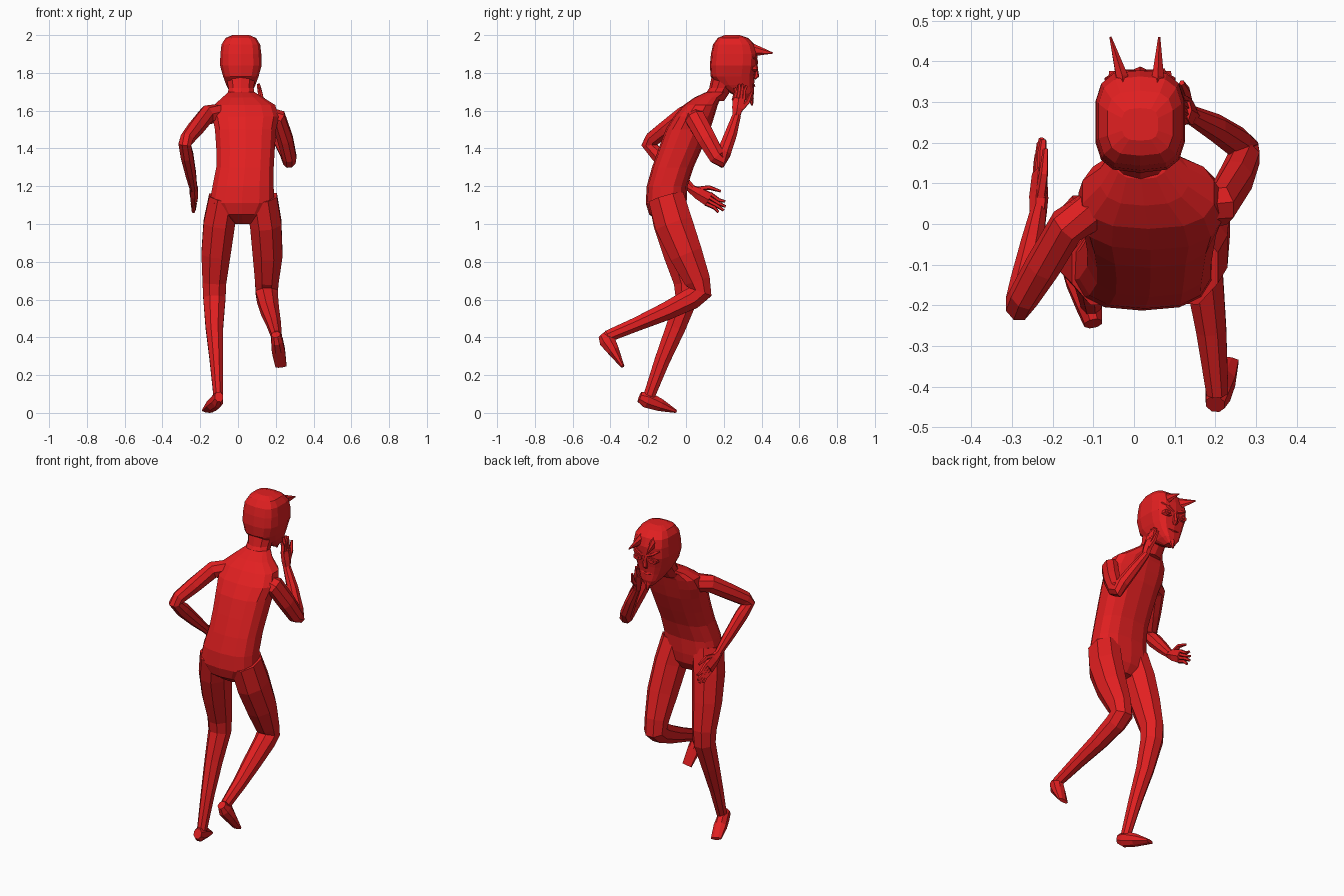
import bpy, bmesh, math
from mathutils import Vector as V

red = bpy.data.materials.new("devil_red")
red.diffuse_color = (0.76, 0.014, 0.015, 1)


def loft(name, rings, ref=(1, 0, 0), sides=8, power=2.0, axis=None):
    """Rings are (x, y, z, radius along ref, radius across)."""
    bm = bmesh.new()
    pts = [V(r[:3]) for r in rings]
    loops = []
    for i, r in enumerate(rings):
        if axis:
            t = V(axis).normalized()
        else:
            a = (pts[i] - pts[i - 1]).normalized() if i else V()
            b = (pts[i + 1] - pts[i]).normalized() if i < len(pts) - 1 else V()
            t = (a + b).normalized()
        u = V(ref)
        u = (u - t * u.dot(t)).normalized()
        w = t.cross(u)
        loop = []
        for k in range(sides):
            ang = 2 * math.pi * (k + 0.5) / sides
            c, s = math.cos(ang), math.sin(ang)
            c = math.copysign(abs(c) ** (2 / power), c)
            s = math.copysign(abs(s) ** (2 / power), s)
            loop.append(bm.verts.new(pts[i] + u * r[3] * c + w * r[4] * s))
        loops.append(loop)
    for a, b in zip(loops, loops[1:]):
        for k in range(sides):
            n = (k + 1) % sides
            bm.faces.new((a[k], a[n], b[n], b[k]))
    bm.faces.new(loops[0][::-1])
    bm.faces.new(loops[-1])
    bmesh.ops.recalc_face_normals(bm, faces=bm.faces[:])
    me = bpy.data.meshes.new(name)
    bm.to_mesh(me)
    bm.free()
    me.materials.append(red)
    ob = bpy.data.objects.new(name, me)
    bpy.context.collection.objects.link(ob)
    return ob


def hand(name, wrist, tip, across, width):
    """Flat palm, four fingers and a thumb on the +across side."""
    w, t, a = V(wrist), V(tip), V(across).normalized()
    d = t - w
    palm = w + d * 0.55
    loft(name + "_palm", [(*w, .022, .021), (*(w + d * .25), width * .9, .024),
                          (*palm, width * 1.05, .019)], across, 6)
    for i in range(4):
        off = a * width * (i - 1.5) * 0.5
        end = w + d * (0.9, 1.0, 1.0, 0.93)[i] + off * 1.15
        loft(f"{name}_finger_{i + 1}", [(*(palm + off - d * .04), .011, .013),
                                        (*(palm.lerp(end, .6) + off * .1), .011, .012),
                                        (*end, .007, .008)], across, 5)
    loft(name + "_thumb", [(*(w + d * .2 + a * width * .5), .014, .014),
                           (*(w + d * .42 + a * width * 1.4), .013, .012),
                           (*(w + d * .72 + a * width * 1.75), .007, .007)], across, 5)


# Torso and neck, leaning forward to +y
loft("torso", [(.025, -.08, 1.0, .055, .045), (.02, -.10, 1.05, .125, .095),
               (.02, -.105, 1.11, .175, .108), (.027, -.10, 1.2, .165, .108),
               (.037, -.07, 1.3, .155, .110), (.04, -.03, 1.4, .158, .115),
               (.04, .01, 1.5, .165, .118), (.04, .043, 1.57, .18, .107),
               (.035, .078, 1.63, .165, .090), (.025, .115, 1.67, .11, .07),
               (.018, .165, 1.70, .068, .055)], sides=14, power=2.6, axis=(0, 0, 1))
loft("neck", [(.018, .14, 1.65, .078, .06), (.016, .185, 1.72, .07, .062),
              (.015, .215, 1.80, .085, .075)], sides=10, axis=(0, 0, 1))

# Head, boxy with the jaw narrowing to the chin
loft("head", [(.015, .325, 1.655, .025, .025), (.015, .30, 1.69, .055, .06),
              (.015, .265, 1.735, .078, .095), (.015, .248, 1.78, .095, .117),
              (.015, .251, 1.84, .112, .125), (.015, .255, 1.90, .110, .123),
              (.015, .253, 1.95, .104, .110), (.015, .248, 1.985, .082, .080),
              (.015, .245, 2.0, .045, .04)], sides=14, power=3.2, axis=(0, 0, 1))

# Horns, eyes and brows on both sides of the face
for side, s in (("left", -1), ("right", 1)):
    cx = .015 + s * .05
    loft(side + "_horn", [(cx - s * .012, .30, 1.93, .020, .052),
                          (cx - s * .006, .36, 1.92, .017, .032),
                          (.002 + s * .06, .46, 1.905, .003, .003)], sides=6)
    loft(side + "_eye_rim", [(cx, .35, 1.825, .032, .022), (cx, .376, 1.825, .028, .018)])
    loft(side + "_eye", [(cx, .36, 1.825, .018, .013), (cx, .382, 1.825, .012, .008)])
    loft(side + "_brow", [(.015 + s * .012, .372, 1.845, .008, .008),
                          (cx, .372, 1.865, .010, .010),
                          (.015 + s * .085, .355, 1.885, .005, .005)], (0, 0, 1), 5)

# Nose, mouth and pointed beard
loft("nose", [(.015, .368, 1.85, .008, .008), (.015, .374, 1.785, .017, .014),
              (.015, .362, 1.77, .012, .008)], sides=6)
loft("mouth", [(-.02, .350, 1.738, .006, .008), (.015, .358, 1.732, .009, .010),
               (.05, .350, 1.738, .006, .008)], (0, 0, 1), 5)
loft("beard", [(.015, .338, 1.71, .026, .018), (.015, .345, 1.66, .018, .014),
               (.015, .35, 1.628, .005, .005)], sides=6)

# Left arm, bent back behind the hip
loft("left_arm", [(-.10, .035, 1.585, .05, .052), (-.165, -.005, 1.578, .047, .052),
                  (-.225, -.105, 1.505, .044, .047), (-.270, -.178, 1.45, .038, .042),
                  (-.282, -.197, 1.42, .036, .042), (-.270, -.145, 1.362, .036, .042),
                  (-.25, -.05, 1.265, .030, .035), (-.235, .03, 1.185, .021, .024)])
hand("left_hand", (-.236, .02, 1.19), (-.229, .205, 1.082), (.2, .45, .9), .04)

# Right arm, folded up with the hand at the cheek
loft("right_arm", [(.15, .045, 1.57, .05, .052), (.215, .05, 1.558, .047, .057),
                   (.25, .11, 1.45, .044, .054), (.272, .165, 1.355, .040, .046),
                   (.272, .187, 1.333, .038, .038), (.255, .20, 1.375, .036, .040),
                   (.200, .237, 1.475, .031, .035), (.14, .268, 1.575, .021, .024)])
hand("right_hand", (.142, .266, 1.57), (.108, .292, 1.74), (0, 1, .1), .036)

# Standing left leg
loft("left_leg", [(-.075, -.105, 1.14, .085, .103), (-.10, -.075, 1.0, .090, .104),
                  (-.117, -.035, .84, .083, .09), (-.125, .003, .69, .068, .073),
                  (-.125, .004, .61, .064, .066), (-.125, -.055, .45, .050, .056),
                  (-.115, -.125, .28, .038, .044), (-.105, -.195, .09, .027, .033)])
loft("left_foot", [(-.10, -.245, .085, .024, .03), (-.108, -.207, .07, .033, .047),
                   (-.132, -.14, .043, .038, .036), (-.162, -.058, .010, .032, .010)])

# Raised right leg, bent at the knee
loft("right_leg", [(.125, -.105, 1.14, .089, .103), (.147, -.065, 1.0, .090, .109),
                   (.157, .00, .84, .085, .095), (.153, .06, .70, .068, .074),
                   (.152, .075, .64, .064, .068), (.156, .03, .605, .060, .062),
                   (.169, -.10, .54, .052, .052), (.190, -.26, .47, .040, .040),
                   (.205, -.415, .405, .029, .034)])
loft("right_foot", [(.20, -.443, .415, .025, .026), (.206, -.418, .385, .033, .047),
                    (.214, -.385, .33, .038, .034), (.228, -.335, .245, .032, .010)])
